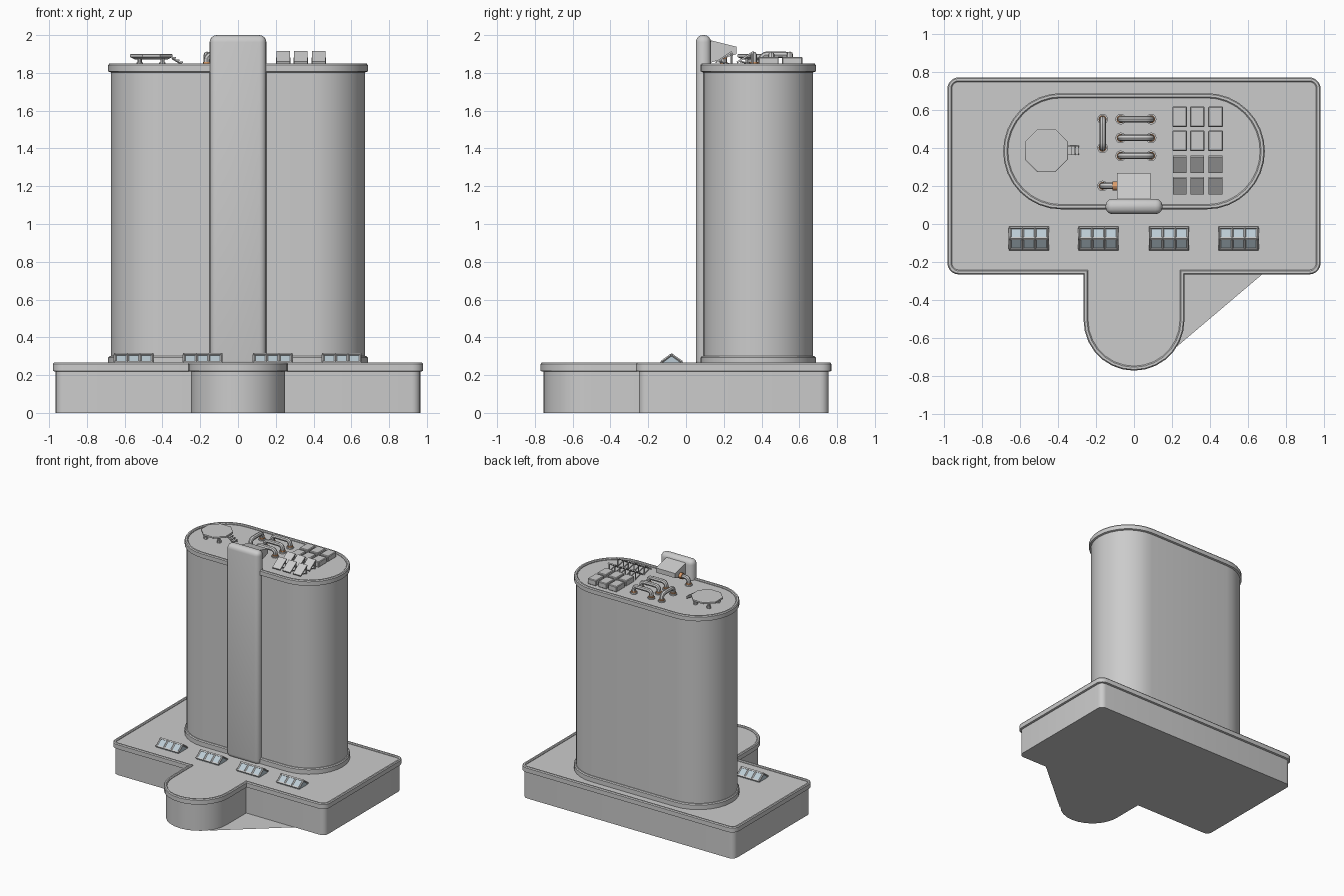
import bpy, bmesh
from math import sin, cos, pi, radians
from mathutils import Vector, Matrix

if "Cube" in bpy.data.objects:
    bpy.data.objects.remove(bpy.data.objects["Cube"])

ROOF = 1.838   # tower roof height
DECK = 0.255   # podium roof height


def material(name, col):
    m = bpy.data.materials.new(name)
    m.diffuse_color = (*col, 1)
    m.use_nodes = True
    m.node_tree.nodes["Principled BSDF"].inputs["Base Color"].default_value = m.diffuse_color
    return m


ORANGE = material("orange_joint", (0.75, 0.35, 0.15))
GLASS = material("pale_glass", (0.50, 0.60, 0.66))


def add(name, bm, mat=None):
    bmesh.ops.recalc_face_normals(bm, faces=bm.faces)
    me = bpy.data.meshes.new(name)
    bm.to_mesh(me)
    bm.free()
    ob = bpy.data.objects.new(name, me)
    bpy.context.collection.objects.link(ob)
    if mat:
        me.materials.append(mat)
    return ob


def loft(name, rings, mat=None):
    bm = bmesh.new()
    vs = [[bm.verts.new(p) for p in r] for r in rings]
    n = len(rings[0])
    for a, b in zip(vs, vs[1:]):
        for i in range(n):
            j = (i + 1) % n
            bm.faces.new((a[i], a[j], b[j], b[i]))
    bm.faces.new(vs[0][::-1])
    bm.faces.new(vs[-1])
    return add(name, bm, mat)


def box(name, lo, hi, bevel=0, segs=1, mat=None):
    lo, hi = Vector(lo), Vector(hi)
    bm = bmesh.new()
    bmesh.ops.create_cube(bm, size=1, matrix=Matrix.Translation((lo + hi) / 2)
                          @ Matrix.Diagonal((*(hi - lo), 1)))
    if bevel:
        bmesh.ops.bevel(bm, geom=bm.edges[:], offset=bevel, segments=segs, profile=0.5, affect='EDGES')
    return add(name, bm, mat)


def bar(name, a, b, r, sides=8, mat=None):
    a, b = Vector(a), Vector(b)
    bm = bmesh.new()
    rot = (b - a).to_track_quat('Z', 'Y').to_matrix().to_4x4()
    bmesh.ops.create_cone(bm, cap_ends=True, segments=sides, radius1=r, radius2=r, depth=(b - a).length,
                          matrix=Matrix.Translation((a + b) / 2) @ rot)
    return add(name, bm, mat)


def arc(cx, cy, r, a0, a1, n):
    return [(cx + r * cos(radians(a0 + (a1 - a0) * i / n)),
             cy + r * sin(radians(a0 + (a1 - a0) * i / n))) for i in range(n + 1)]


def podium_outline(d, z):
    r = 0.06 - d
    pts = arc(0, -0.505, 0.265 - d, 180, 360, 14) + [(0.265 - d, -0.265 + d)]
    for cx, cy, a in ((.92, -.205, -90), (.92, .71, 0), (-.92, .71, 90), (-.92, -.205, 180)):
        pts += arc(cx, cy, r, a, a + 90, 5)
    pts.append((-0.265 + d, -0.265 + d))
    return [(x, y, z) for x, y in pts]


def tower_outline(d, z):
    r = 0.305 - d
    return [(x, y, z) for x, y in arc(.382, .382, r, -90, 90, 16) + arc(-.382, .382, r, 90, 270, 16)]


# podium with raised parapet
loft("podium_base", [podium_outline(.015, 0), podium_outline(.015, .225)])
loft("podium_rim", [podium_outline(d, z) for d, z in (
    (.012, .218), (0, .222), (0, .258), (.006, .266), (.018, .266), (.024, .26), (.024, DECK))])

# flat apron at ground level beside the porch
bm = bmesh.new()
bm.faces.new([bm.verts.new(p) for p in ((.2, -.665, 0), (.69, -.25, 0), (.25, -.25, 0))])
add("ground_apron", bm)

# tower shaft, foot ring and parapet
loft("tower_foot", [tower_outline(d, z) for d, z in ((0, .25), (0, .292), (.006, .3), (.02, .3))])
loft("tower_shaft", [tower_outline(.014, .25), tower_outline(.014, 1.82)])
loft("tower_parapet", [tower_outline(d, z) for d, z in (
    (.012, 1.803), (0, 1.808), (0, 1.842), (.006, 1.85), (.019, 1.85), (.025, 1.844), (.025, ROOF))])

# front spine and the housing behind its top
box("front_spine", (-.15, .052, .24), (.15, .132, 2.0), .037, 4)
side = [(.12, 1.85), (.268, 1.9), (.268, 1.938), (.12, 1.975)]
loft("spine_housing", [[(x, y, z) for y, z in side] for x in (-.088, .086)])


# octagonal landing pad on legs, with a short stair
def octagon(r, z):
    return [(-.46 + r * cos(pi / 8 + i * pi / 4), .385 + r * sin(pi / 8 + i * pi / 4), z) for i in range(8)]


loft("landing_pad", [octagon(.095, 1.872), octagon(.122, 1.884), octagon(.122, 1.897), octagon(.117, 1.9)])
for sx in (-1, 1):
    for sy in (-1, 1):
        x, y = -.46 + sx * .06, .385 + sy * .06
        bar("pad_leg", (x, y, ROOF), (x, y, 1.876), .011)
        bar("pad_leg_foot", (x, y, ROOF), (x, y, 1.855), .017)
for i in range(3):
    x = -.346 + i * .019
    box("pad_step", (x, .362, 1.876 - i * .012), (x + .017, .41, 1.884 - i * .012))
for y in (.366, .406):
    bar("stair_rail", (-.35, y, 1.878), (-.29, y, 1.842), .005, 4)


# bent roof pipes
def pipe(name, a, b, end_down=True, top=1.896, r=.017, bend=.028):
    a, b = Vector((*a, 0)), Vector((*b, 0))
    u, L = (b - a).normalized(), (b - a).length
    prof = [(0, ROOF)] + [(bend - bend * cos(t * pi / 8), top - bend + bend * sin(t * pi / 8)) for t in range(5)]
    prof += [(L - s, z) for s, z in prof[::-1]] if end_down else [(L, top)]
    cu = bpy.data.curves.new(name, 'CURVE')
    cu.dimensions = '3D'
    cu.bevel_depth, cu.bevel_resolution, cu.use_fill_caps = r, 2, True
    sp = cu.splines.new('POLY')
    sp.points.add(len(prof) - 1)
    for p, (s, z) in zip(sp.points, prof):
        p.co = (*(a + u * s).xy, z, 1)
    bpy.context.collection.objects.link(bpy.data.objects.new(name, cu))
    for e in (a, b) if end_down else (a,):
        bar("pipe_flange", (e.x, e.y, ROOF), (e.x, e.y, 1.848), .028, 12)
        bar("pipe_collar", (e.x, e.y, 1.848), (e.x, e.y, 1.858), .021, 12, ORANGE)


for y in (.55, .452, .358):
    pipe("roof_pipe", (-.07, y), (.09, y))
pipe("cross_pipe", (-.165, .4), (-.165, .55))
pipe("housing_pipe", (-.165, .2), (-.08, .2), False)
bar("housing_joint", (-.112, .2, 1.896), (-.086, .2, 1.896), .024, 12, ORANGE)

# roof units behind, tilted panels in front
for x in (.24, .332, .428):
    for y in (.563, .437):
        box("roof_unit", (x - .039, y - .054, ROOF), (x + .039, y + .054, 1.884), .005)
    for y in (.317, .204):
        prof = [(y - .046, 1.85), (y + .042, 1.908), (y + .036, 1.915), (y - .049, 1.859)]
        loft("tilted_panel", [[(x + s, py, pz) for py, pz in prof] for s in (-.036, .036)])
        for s in (-.026, .026):
            bar("panel_leg", (x + s, y + .036, ROOF), (x + s, y + .036, 1.905), .005, 6)
            bar("panel_brace", (x + s, y + .036, 1.845), (x + s, y - .03, 1.86), .004, 6)

# glazed ridge skylights along the podium front
for cx in (-.552, -.187, .184, .549):
    y0, yr, y1, zb, zr = -.13, -.077, -.022, DECK, .308
    loft("skylight_glass", [[(cx + s, y0, zb), (cx + s, y1, zb), (cx + s, y1, .268),
                             (cx + s, yr, zr), (cx + s, y0, .268)] for s in (-.1, .1)], GLASS)
    for k in (-1.5, -.5, .5, 1.5):
        x = cx + k * .066
        for y in (y0, y1):
            bar("skylight_rafter", (x, y, .269), (x, yr, zr), .007, 4)
    for y, z in ((y0, .267), (yr, zr), (y1, .267)):
        bar("skylight_rail", (cx - .105, y, z), (cx + .105, y, z), .008, 4)

# curves to mesh, then smooth shading with sharp edges kept
bpy.ops.object.select_all(action='SELECT')
bpy.context.view_layer.objects.active = next(o for o in bpy.data.objects if o.type == 'CURVE')
bpy.ops.object.convert(target='MESH')
bpy.ops.object.select_all(action='SELECT')
bpy.ops.object.shade_smooth_by_angle(angle=radians(30))
